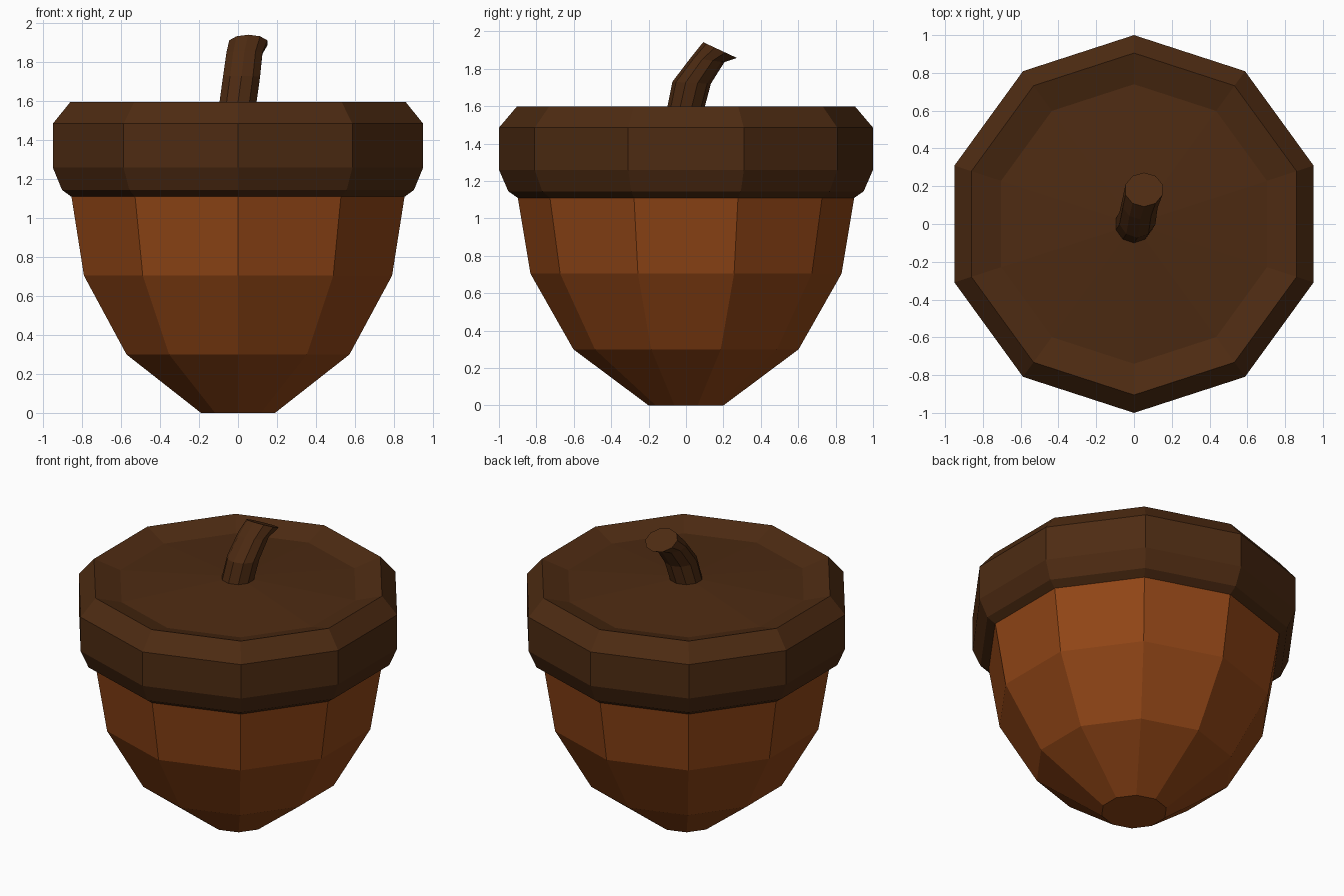
import bpy
from math import sin, cos, tau

if "Cube" in bpy.data.objects:
    bpy.data.objects.remove(bpy.data.objects["Cube"])

SIDES = 10


def material(name, rgb):
    m = bpy.data.materials.new(name)
    m.diffuse_color = (*rgb, 1)
    m.use_nodes = True
    m.node_tree.nodes["Principled BSDF"].inputs["Base Color"].default_value = m.diffuse_color
    return m


def ring(cx, cy, cz, r, ry=None, tilt=0.0):
    """Ten-sided ring with a corner on the y axis; tilt is the z change at its back edge."""
    ry = r if ry is None else ry
    return [(cx - r * sin(tau * i / SIDES), cy + ry * cos(tau * i / SIDES),
             cz + tilt * cos(tau * i / SIDES)) for i in range(SIDES)]


def loft(name, rings, mat, close_bottom=False, close_top=False):
    """Skin stacked rings with quads, bottom to top."""
    verts = [v for r in rings for v in r]
    faces = []
    for k in range(len(rings) - 1):
        a, b = k * SIDES, (k + 1) * SIDES
        for i in range(SIDES):
            j = (i + 1) % SIDES
            faces.append((a + i, a + j, b + j, b + i))
    if close_bottom:
        faces.append(tuple(reversed(range(SIDES))))
    if close_top:
        faces.append(tuple(range(len(verts) - SIDES, len(verts))))
    mesh = bpy.data.meshes.new(name)
    mesh.from_pydata(verts, [], faces)
    mesh.materials.append(mat)
    obj = bpy.data.objects.new(name, mesh)
    bpy.context.collection.objects.link(obj)
    return obj


nut_brown = material("nut_brown", (0.28, 0.06, 0.008))
cap_brown = material("cap_brown", (0.075, 0.024, 0.006))

# Nut body
nut_profile = [(0.2, 0), (0.602, 0.3), (0.832, 0.705), (0.9, 1.115)]
loft("nut", [ring(0, 0, z, r) for r, z in nut_profile], nut_brown, close_bottom=True)

# Cap with a bevelled rim and a shallow dished top
cap_profile = [(0.9, 1.11), (0.95, 1.145), (1.0, 1.26), (1.0, 1.485),
               (0.905, 1.597), (0.74, 1.545), (0.1, 1.595)]
loft("cap", [ring(0, 0, z, r) for r, z in cap_profile], cap_brown)

# Bent stalk with a tilted end
stalk_rings = [ring(0, 0, 1.595, 0.1),
               ring(0.018, 0.03, 1.725, 0.1, 0.103, -0.005),
               ring(0.033, 0.115, 1.847, 0.097, 0.09, -0.012),
               ring(0.053, 0.182, 1.9, 0.103, 0.09, -0.042)]
loft("stalk", stalk_rings, cap_brown, close_top=True)
